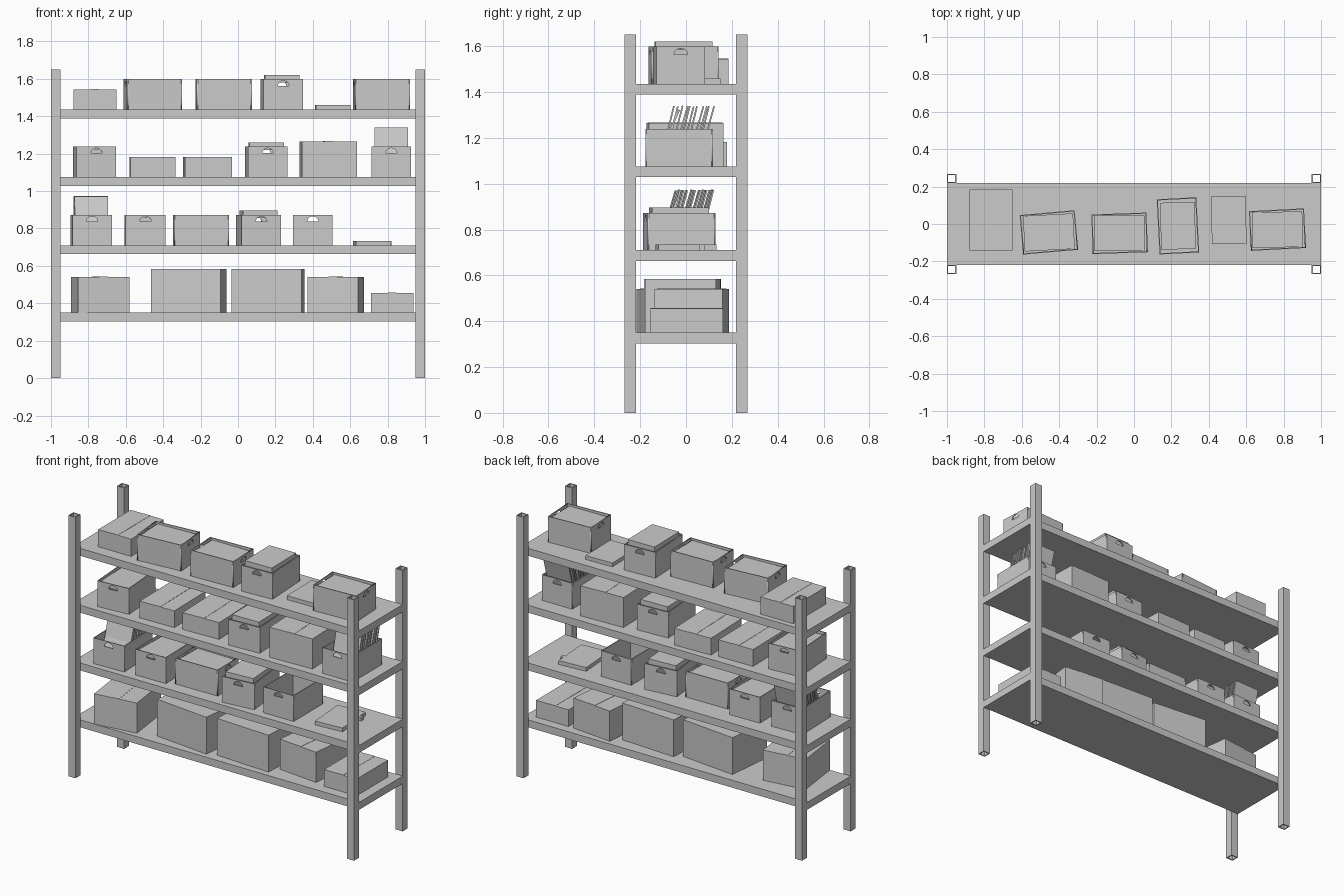
import bpy, bmesh, math, random
from mathutils import Matrix, Vector

if "Cube" in bpy.data.objects:
    bpy.data.objects.remove(bpy.data.objects["Cube"])

random.seed(4)
W, D, H, T = 0.212, 0.295, 0.163, 0.006      # archive box width, depth, height, wall


def add_box(bm, size, centre, rot=None):
    m = Matrix.Translation(centre) @ (rot or Matrix()) @ Matrix.Diagonal((*size, 1))
    bmesh.ops.create_cube(bm, size=1, matrix=m)


def make(name, bm, loc=(0, 0, 0), deg=0):
    me = bpy.data.meshes.new(name)
    bm.to_mesh(me)
    bm.free()
    return place(name, me, loc, deg)


def place(name, me, loc, deg=0):
    ob = bpy.data.objects.new(name, me)
    ob.location = loc
    ob.rotation_euler.z = math.radians(deg)
    bpy.context.collection.objects.link(ob)
    return ob


def block(name, size, loc, deg=0):
    """Cuboid resting on loc."""
    bm = bmesh.new()
    add_box(bm, size, (0, 0, size[2] / 2))
    return make(name, bm, loc, deg)


# Hollow square posts
for sx in (-1, 1):
    for sy in (-1, 1):
        bm = bmesh.new()
        for k in (-1, 1):
            add_box(bm, (0.05, T, 1.65), (0, k * (0.025 - T / 2), 0.825))
            add_box(bm, (T, 0.05 - 2 * T, 1.65), (k * (0.025 - T / 2), 0, 0.825))
        make("corner_post", bm, (sx * 0.975, sy * 0.243, 0))

# Shelves
Z1, Z2, Z3, Z4 = 0.35, 0.71, 1.075, 1.435
for z in (Z1, Z2, Z3, Z4):
    block("shelf_board", (2.0, 0.436, 0.047), (0, 0, z - 0.047))


# Archive box wall with a half-round handle hole, drawn as a filled curve
def handle_wall():
    cu = bpy.data.curves.new("wall_curve", 'CURVE')
    cu.dimensions, cu.fill_mode, cu.extrude = '2D', 'BOTH', T / 2
    outer = [(-W / 2, 0), (W / 2, 0), (W / 2, H), (-W / 2, H)]
    arc = [math.pi * i / 10 for i in range(11)]
    hole = [(0.03 * math.cos(a), H - 0.035 + 0.027 * math.sin(a)) for a in arc]
    for pts in (outer, hole):
        sp = cu.splines.new('POLY')
        sp.points.add(len(pts) - 1)
        for p, (x, y) in zip(sp.points, pts):
            p.co = (x, y, 0, 1)
        sp.use_cyclic_u = True
    ob = place("wall_curve", cu, (0, 0, 0))
    bpy.context.view_layer.update()
    me = bpy.data.meshes.new_from_object(ob)
    bpy.data.objects.remove(ob)
    me.transform(Matrix.Rotation(math.pi / 2, 4, 'X'))
    return me


# Shared archive box mesh: two handle walls, two plain sides and a bottom
wall = handle_wall()
bm = bmesh.new()
for k in (-1, 1):
    start = len(bm.verts)
    bm.from_mesh(wall)
    bm.verts.ensure_lookup_table()
    bmesh.ops.translate(bm, verts=bm.verts[start:], vec=(0, k * (D - T) / 2, 0))
    add_box(bm, (T, D - 2 * T, H), (k * (W - T) / 2, 0, H / 2))
add_box(bm, (W - 2 * T, D - 2 * T, T), (0, 0, T / 2))
archive_mesh = bpy.data.meshes.new("archive_box")
bm.to_mesh(archive_mesh)
bm.free()


# Leaning folders standing in an archive box
def folders(x, y, z, deg):
    bm = bmesh.new()
    n = 11
    for i in range(n + 1):
        lean = 24 if i == 0 else 15 + random.uniform(-1.5, 1.5)
        base_y = -0.105 if i == 0 else -0.085 + 0.185 * (i - 1) / n
        rot = Matrix.Rotation(-math.radians(lean), 4, 'X')
        h = 0.262 + random.uniform(-0.003, 0.002)
        up = rot @ Vector((0, 0, h / 2))
        add_box(bm, (0.178, 0.007, h), (0, base_y + up.y, 0.01 + up.z), rot)
    make("leaning_folders", bm, (x, y, z), deg)


def archive(x, y, z, deg, kind):
    place("archive_box", archive_mesh, (x, y, z), deg)
    if kind == "sunk":
        block("sunk_lid", (0.190, 0.268, 0.025), (x, y, z + H - 0.037), deg - 2)
    elif kind == "lid":
        block("raised_lid", (0.185, 0.25, 0.04), (x, y, z + H - 0.018), deg - 2)
    elif kind == "files":
        folders(x, y, z, deg)


for args in [
    # top shelf
    (-0.455, -0.045, Z4, 95, "sunk"), (-0.077, -0.05, Z4, 92, "sunk"),
    (0.235, -0.01, Z4, 3, "lid"), (0.767, -0.03, Z4, 93, "sunk"),
    # third shelf
    (-0.767, -0.02, Z3, 4, "sunk"), (0.152, -0.02, Z3, 3, "lid"),
    (0.82, -0.03, Z3, 0, "files"),
    # second shelf
    (-0.785, -0.03, Z2, 2, "files"), (-0.497, -0.02, Z2, 1, "sunk"),
    (-0.197, -0.03, Z2, 91, "sunk"), (0.11, -0.03, Z2, 6, "lid"),
    (0.40, -0.02, Z2, 0, "open"),
]:
    archive(*args)


# Sealed cartons with a tape strip along the longer direction
def carton(x0, x1, y, z, depth, h, deg):
    s = abs(math.sin(math.radians(deg)))
    w = (x1 - x0) - depth * s
    x = (x0 + x1) / 2
    block("carton", (w, depth, h), (x, y, z), deg)
    tape = (w, 0.045, 0.0015) if w > depth else (0.045, depth, 0.0015)
    block("carton_tape", tape, (x, y, z + h), deg)


for args in [
    (-0.88, -0.65, 0.022, Z4, 0.325, 0.109, 0),
    (-0.58, -0.335, 0.0, Z3, 0.32, 0.106, 1),
    (-0.295, -0.033, 0.015, Z3, 0.32, 0.106, 2),
    (0.33, 0.635, -0.005, Z3, 0.325, 0.19, 2),
    (-0.895, -0.58, -0.05, Z1, 0.30, 0.191, 7.5),
    (-0.465, -0.06, -0.015, Z1, 0.30, 0.233, -6),
    (-0.035, 0.355, -0.015, Z1, 0.31, 0.233, -3),
    (0.37, 0.675, 0.025, Z1, 0.30, 0.191, -6),
    (0.71, 0.937, 0.003, Z1, 0.315, 0.106, 0),
]:
    carton(*args)

# Loose lids lying on the shelves
block("loose_lid", (0.185, 0.255, 0.024), (0.507, 0.022, Z4), 1)
block("loose_lid", (0.185, 0.255, 0.024), (0.715, 0.0, Z2), 4)
block("small_clip", (0.018, 0.022, 0.024), (0.812, 0.07, Z2))
